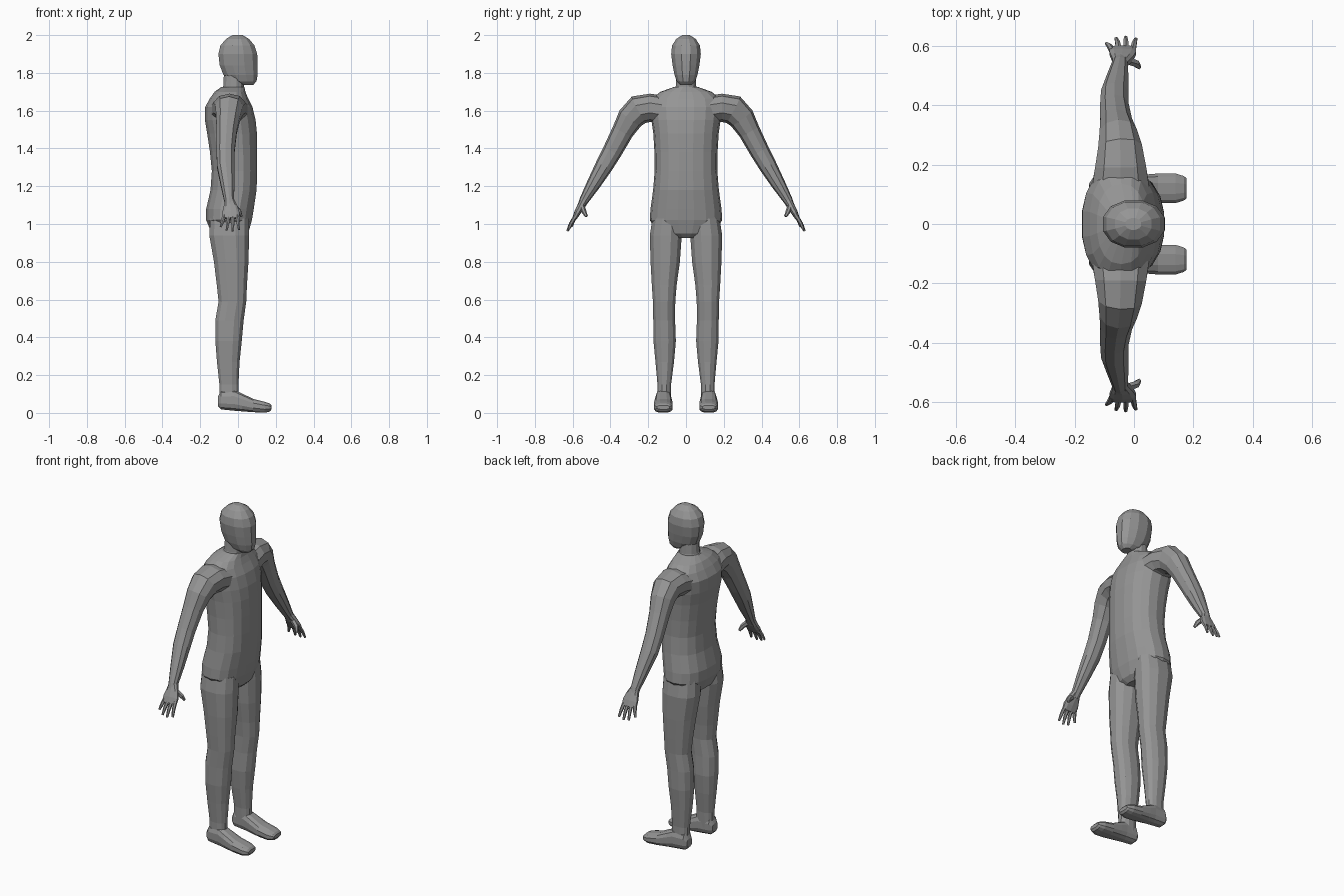
import bpy, bmesh, math
from mathutils import Vector

skin = bpy.data.materials.new("mid grey")
skin.diffuse_color = (0.3, 0.3, 0.3, 1)


def curve_pow(v, p):
    return math.copysign(abs(v) ** p, v)


def loft(name, rings, sides, power=1.0, mirror=False):
    """Skin rings of (centre, half axis u, half axis v) and cap both ends."""
    bm = bmesh.new()
    loops = []
    for c, u, v in rings:
        loop = []
        for i in range(sides):
            a = 2 * math.pi * (i + 0.5) / sides
            loop.append(bm.verts.new(Vector(c) + Vector(u) * curve_pow(math.cos(a), power)
                                     + Vector(v) * curve_pow(math.sin(a), power)))
        loops.append(loop)
    for a, b in zip(loops, loops[1:]):
        for i in range(sides):
            j = (i + 1) % sides
            bm.faces.new((a[i], a[j], b[j], b[i]))
    bm.faces.new(loops[0])
    bm.faces.new(loops[-1])
    bmesh.ops.recalc_face_normals(bm, faces=bm.faces)
    mesh = bpy.data.meshes.new(name)
    bm.to_mesh(mesh)
    bm.free()
    mesh.materials.append(skin)
    ob = bpy.data.objects.new(name, mesh)
    bpy.context.collection.objects.link(ob)
    if mirror:
        mod = ob.modifiers.new("other side", 'MIRROR')
        mod.use_axis = (False, True, False)
    return ob


def level(z, x0, x1, y0, y1):
    """Horizontal ring from its extents."""
    return (((x0 + x1) / 2, (y0 + y1) / 2, z), ((x1 - x0) / 2, 0, 0), (0, (y1 - y0) / 2, 0))


def along(points):
    """Rings square to a limb path of (x, y, z, half width in x, half thickness)."""
    rings = []
    for i, p in enumerate(points):
        a, b = points[max(i - 1, 0)], points[min(i + 1, len(points) - 1)]
        d = Vector(b[:3]) - Vector(a[:3])
        side = Vector((0, -d.z, d.y)).normalized()
        rings.append((p[:3], side.cross(d).normalized() * p[3], side * p[4]))
    return rings


# Torso: z, back, front, half width
torso = [(0.925, -0.10, 0.03, 0.06), (0.95, -0.14, 0.055, 0.14), (1.02, -0.17, 0.075, 0.192),
         (1.08, -0.17, 0.085, 0.188), (1.18, -0.147, 0.10, 0.174), (1.28, -0.14, 0.103, 0.166),
         (1.38, -0.15, 0.103, 0.167), (1.48, -0.165, 0.102, 0.173), (1.55, -0.177, 0.095, 0.183),
         (1.62, -0.175, 0.078, 0.19), (1.665, -0.15, 0.055, 0.18), (1.70, -0.125, 0.04, 0.135),
         (1.725, -0.09, 0.035, 0.065)]
loft("torso", [level(z, a, b, -w, w) for z, a, b, w in torso], 18, 0.85)

# Neck and head
neck = [(1.69, -0.10, 0.035, 0.075), (1.73, -0.08, 0.033, 0.056), (1.82, -0.075, 0.035, 0.05)]
loft("neck", [level(z, a, b, -w, w) for z, a, b, w in neck], 12)
head = [(1.735, 0.025, 0.08, 0.03), (1.755, -0.045, 0.10, 0.05), (1.79, -0.08, 0.107, 0.063),
        (1.84, -0.10, 0.107, 0.073), (1.90, -0.107, 0.105, 0.081), (1.945, -0.096, 0.09, 0.076),
        (1.98, -0.065, 0.06, 0.053), (2.0, -0.03, 0.025, 0.02)]
loft("head", [level(*h[:3], -h[3], h[3]) for h in head], 12, 0.9)

# Legs: z, back, front, inner, outer
leg = [(1.03, -0.15, 0.06, 0.02, 0.18), (0.94, -0.155, 0.062, 0.02, 0.194),
       (0.80, -0.13, 0.058, 0.03, 0.19), (0.68, -0.115, 0.05, 0.047, 0.183),
       (0.59, -0.105, 0.046, 0.055, 0.177), (0.49, -0.122, 0.032, 0.056, 0.175),
       (0.38, -0.122, 0.022, 0.052, 0.174), (0.27, -0.113, 0.01, 0.062, 0.163),
       (0.15, -0.10, 0.004, 0.078, 0.152), (0.06, -0.10, 0.005, 0.08, 0.153)]
loft("legs", [level(*r) for r in leg], 12, 0.85, True)

# Feet: x, sole, top, half width
foot = [(-0.107, 0.035, 0.085, 0.025), (-0.09, 0.017, 0.12, 0.038), (-0.02, 0.01, 0.125, 0.042),
        (0.02, 0.007, 0.105, 0.046), (0.08, 0.003, 0.075, 0.051), (0.14, 0.0, 0.06, 0.051),
        (0.168, 0.006, 0.05, 0.042), (0.177, 0.018, 0.04, 0.034)]
loft("feet", [((x, 0.12, (a + b) / 2), (0, w, 0), (0, 0, (b - a) / 2)) for x, a, b, w in foot],
     12, 0.75, True)

# Arms, from inside the shoulder to the wrist
arm = [(-0.045, 0.13, 1.605, 0.10, 0.075), (-0.045, 0.19, 1.615, 0.09, 0.075),
       (-0.047, 0.25, 1.605, 0.077, 0.079), (-0.053, 0.295, 1.56, 0.066, 0.070),
       (-0.06, 0.335, 1.49, 0.056, 0.058), (-0.066, 0.39, 1.385, 0.05, 0.052),
       (-0.065, 0.435, 1.305, 0.048, 0.047), (-0.055, 0.49, 1.21, 0.038, 0.037),
       (-0.047, 0.54, 1.125, 0.027, 0.025), (-0.045, 0.552, 1.10, 0.027, 0.021)]
loft("arms", along(arm), 10, 0.9, True)

# Hands: palm, four fingers and thumb
palm = [(-0.045, 0.54, 1.125, 0.025, 0.021), (-0.04, 0.558, 1.09, 0.038, 0.02),
        (-0.038, 0.575, 1.06, 0.047, 0.017), (-0.038, 0.59, 1.03, 0.046, 0.012)]
loft("palms", along(palm), 10, 0.8, True)
fingers = {"little": (-0.073, -0.092, 0.607, 0.985), "ring": (-0.05, -0.06, 0.624, 0.967),
           "middle": (-0.027, -0.028, 0.628, 0.962), "index": (-0.004, 0.006, 0.622, 0.97)}
for name, (x0, x1, y, z) in fingers.items():
    xm = (x0 + x1) / 2
    loft(name + "_fingers", along([(x0, 0.583, 1.045, 0.011, 0.011),
                                   (xm, 0.585 + (y - 0.585) * 0.6, 1.04 + (z - 1.04) * 0.5, 0.0095, 0.0095),
                                   (x1, y, z, 0.006, 0.006)]), 6, 1.0, True)
loft("thumbs", along([(-0.025, 0.55, 1.095, 0.016, 0.014), (0.006, 0.54, 1.065, 0.014, 0.013),
                      (0.018, 0.527, 1.04, 0.007, 0.008)]), 6, 1.0, True)
